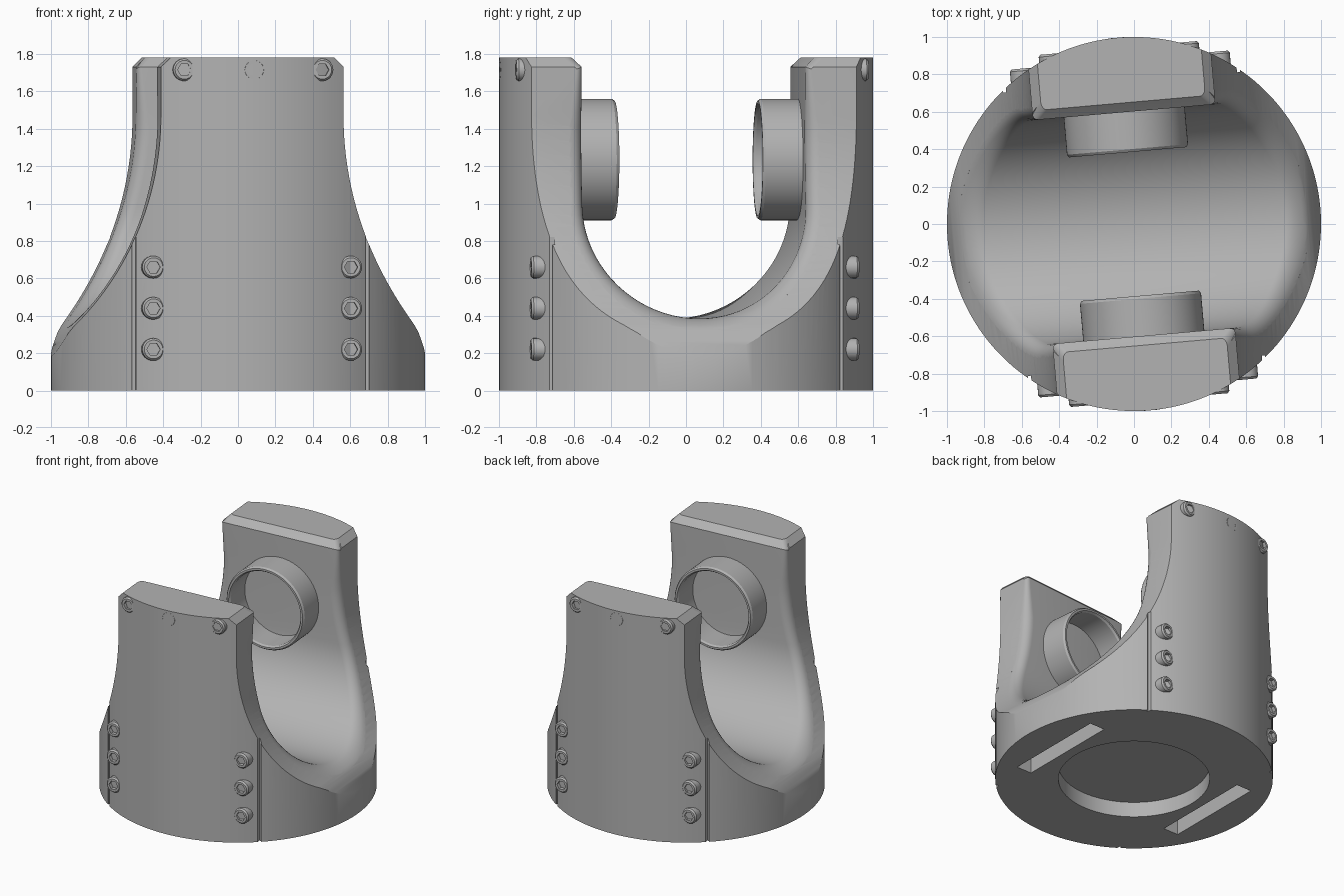
import bpy, bmesh
from math import sin, cos, pi, sqrt, radians

if "Cube" in bpy.data.objects:
    bpy.data.objects.remove(bpy.data.objects["Cube"])

TURN = radians(5)          # the yoke is turned slightly about z
HEIGHT, CHAMFER = 1.78, 0.05
CHANNEL_R, FLOOR_Z = 0.6, 0.385

grey = bpy.data.materials.new("plain grey")
grey.use_nodes = True
grey.diffuse_color = (0.45, 0.45, 0.45, 1)
grey.node_tree.nodes["Principled BSDF"].inputs["Base Color"].default_value = grey.diffuse_color


def make(name, bm):
    bmesh.ops.recalc_face_normals(bm, faces=bm.faces)
    mesh = bpy.data.meshes.new(name)
    bm.to_mesh(mesh)
    bm.free()
    obj = bpy.data.objects.new(name, mesh)
    bpy.context.collection.objects.link(obj)
    mesh.materials.append(grey)
    return obj


def loft(name, rings, cap=True):
    """Skin closed loops of equal length; without caps the last joins the first."""
    bm = bmesh.new()
    loops = [[bm.verts.new(p) for p in ring] for ring in rings]
    n = len(loops[0])
    pairs = list(zip(loops, loops[1:]))
    if cap:
        bm.faces.new(loops[0])
        bm.faces.new(loops[-1])
    else:
        pairs.append((loops[-1], loops[0]))
    for a, b in pairs:
        for i in range(n):
            j = (i + 1) % n
            bm.faces.new((a[i], a[j], b[j], b[i]))
    return make(name, bm)


def cylinder(name, r, z0, z1, sides):
    ring = [(r * cos(2 * pi * i / sides), r * sin(2 * pi * i / sides)) for i in range(sides)]
    return loft(name, [[(x, y, z) for x, y in ring] for z in (z0, z1)])


def box(name, centre, size, turn=0):
    cx, cy, cz = centre
    sx, sy, sz = (s / 2 for s in size)
    flat = [(cx + a * sx, cy + b * sy) for a, b in ((-1, -1), (1, -1), (1, 1), (-1, 1))]
    flat = [(x * cos(turn) - y * sin(turn), x * sin(turn) + y * cos(turn)) for x, y in flat]
    return loft(name, [[(x, y, z) for x, y in flat] for z in (cz - sz, cz + sz)])


def cut(body, tool, operation="DIFFERENCE"):
    mod = body.modifiers.new("cut", "BOOLEAN")
    mod.operation, mod.solver, mod.object = operation, "EXACT", tool
    bpy.context.view_layer.objects.active = body
    bpy.ops.object.modifier_apply(modifier=mod.name)
    bpy.data.objects.remove(tool)


def half_width(z):
    """Flared side outline of the body."""
    if z > HEIGHT - CHAMFER:
        return 0.49 - (z - HEIGHT + CHAMFER)
    if z > 1.47:
        return 0.49
    d = 1.47 - max(z, 0.33)
    return 0.49 + 1.7 - sqrt(1.7 ** 2 - d * d) + 0.5 * max(0, 0.33 - z)


# Body: round column trimmed by the flared outline
body = cylinder("yoke_body", 1, 0, HEIGHT, 160)
levels = [-0.1, 0.1] + [0.15 + 0.04 * i for i in range(34)] + [HEIGHT - CHAMFER, HEIGHT + 0.05]
outline = [(half_width(z), z) for z in levels]
outline += [(-x, z) for x, z in reversed(outline)]
cut(body, loft("outline", [[(x, y, z) for x, z in outline] for y in (-1.2, 1.2)]), "INTERSECT")

# Rounded U channel between the arms, with a fillet running out at both sides
axis_z = FLOOR_Z + CHANNEL_R
half = [(0.77, 1.9), (0.65, HEIGHT), (0.6, HEIGHT - CHAMFER)]
half += [(0.6, 1.65 - 0.08 * i) for i in range(8)]
arc = [(CHANNEL_R * cos(pi * i / 40), axis_z - CHANNEL_R * sin(pi * i / 40)) for i in range(41)]
profile = half + arc + [(-y, z) for y, z in reversed(half)]


def channel_ring(theta, side):
    ring = []
    for i, (y, z) in enumerate(profile):
        a, b = profile[max(i - 1, 0)], profile[min(i + 1, len(profile) - 1)]
        dy, dz = b[0] - a[0], b[1] - a[1]
        length = sqrt(dy * dy + dz * dz)
        ny, nz = -dz / length, dy / length
        r = 0.07 if z < 1.4 else max(0.03, 0.07 - (z - 1.4) * 0.13)
        e = r * (1 - cos(min(theta, pi / 2)))
        x = half_width(z + nz * e) - r * (1 - sin(theta))
        if theta > pi / 2:
            x = 1.4
        ring.append((side * x, y + ny * e, z + nz * e))
    return ring


steps = [pi / 2 * i / 6 for i in range(7)] + [pi]
rings = [channel_ring(t, -1) for t in reversed(steps)] + [channel_ring(t, 1) for t in steps]
cut(body, loft("channel", rings))

# Recess and two strap slots in the underside
cut(body, cylinder("recess", 0.545, -0.1, 0.12, 96))
for side in (-1, 1):
    cut(body, box("slot", (side * 0.69, 0, 0.05), (0.13, 0.82, 0.4), -TURN))

# Thin vertical grooves beside the screw rows
for sx in (-1, 1):
    for sy in (-1, 1):
        cut(body, box("groove", (sx * 0.626, sy * 0.79, 0.4), (0.02, 0.06, 0.84)))


def lathe(name, loops, x, z, side, sides, closed):
    """Turn (radius, depth, hexagonal) loops about an axis along y."""
    rings = []
    for r, y, hexed in loops:
        ring = []
        for i in range(sides):
            a = 2 * pi * i / sides
            q = r * cos(pi / 6) / cos(a % (pi / 3) - pi / 6) if hexed else r
            ring.append((x + q * cos(a), side * y, z + q * sin(a)))
        rings.append(ring)
    return loft(name, rings, cap=not closed)


# Bearing rings on the inner faces of the arms
parts = [body]
for side, word in ((-1, "front"), (1, "back")):
    section = [(0.29, 0.63), (0.29, 0.4), (0.3, 0.385), (0.315, 0.385), (0.325, 0.4), (0.325, 0.63)]
    parts.append(lathe(word + "_bearing_ring", [(r, y, False) for r, y in section],
                       0, 1.235, side, 72, True))

    # Socket head screws: two rows of three low down, three along the top
    spots = [(sx * 0.53, z, 0.88) for sx in (-1, 1) for z in (0.22, 0.44, 0.66)]
    spots += [(-0.37, 1.715, 0.945), (0, 1.715, 1.0), (0.37, 1.715, 0.945)]
    for x, z, face in spots:
        head = [(0.06, face - 0.12, False), (0.06, face - 0.012, False), (0.05, face, False),
                (0.036, face, True), (0.036, face - 0.03, True)]
        parts.append(lathe(word + "_screw", head, x, z, side, 24, False))

# Turn everything and shade smooth with sharp edges kept
for obj in parts:
    obj.rotation_euler.z = TURN
    bpy.ops.object.select_all(action="DESELECT")
    obj.select_set(True)
    bpy.context.view_layer.objects.active = obj
    bpy.ops.object.shade_smooth_by_angle(angle=radians(30))
